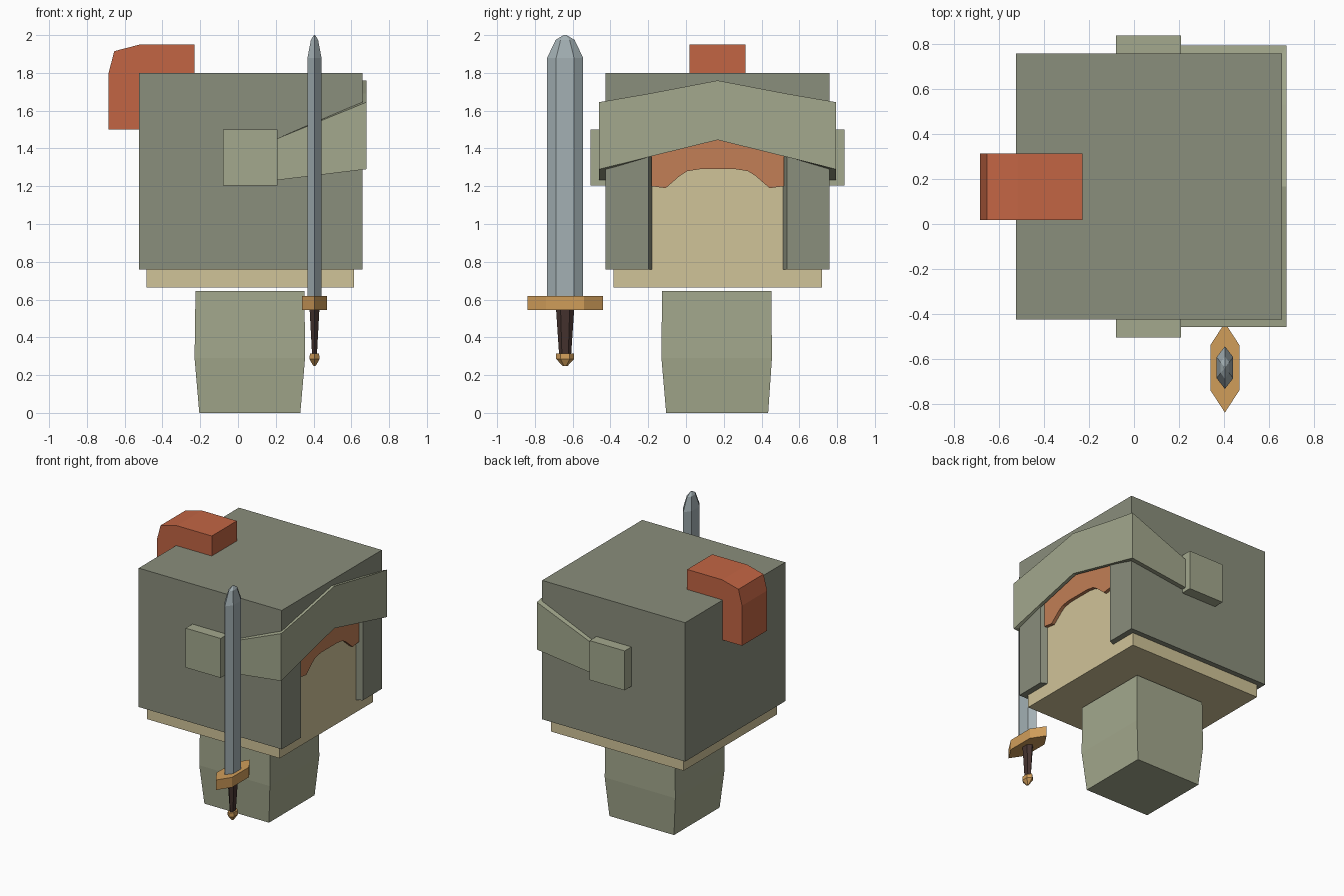
import bpy, bmesh

if "Cube" in bpy.data.objects:
    bpy.data.objects.remove(bpy.data.objects["Cube"])

CX, CY = 0.0675, 0.1675      # head centre
SX, SY = 0.405, -0.64        # sword axis


def material(name, hexcode):
    m = bpy.data.materials.new(name)
    rgb = [int(hexcode[i:i + 2], 16) / 255 for i in (0, 2, 4)]
    m.diffuse_color = [((c + 0.055) / 1.055) ** 2.4 for c in rgb] + [1]
    m.use_nodes = True
    m.node_tree.nodes["Principled BSDF"].inputs["Base Color"].default_value = m.diffuse_color
    return m


STEEL = material("dark_olive", "8A8E7C")
TRIM = material("light_olive", "A3A88D")
SKIN = material("skin", "D0C398")
HAIR = material("hair", "C27F56")
RED = material("red", "C26544")
BLADE = material("blade", "A3B0B4")
GOLD = material("gold", "D09D5A")
GRIP = material("grip", "45332F")


def loft(name, rings, mat, closed=False):
    """Skin a list of equal-length rings; cap the ends unless closed."""
    bm = bmesh.new()
    vs = [[bm.verts.new(p) for p in r] for r in rings]
    n = len(vs[0])
    pairs = list(zip(vs, vs[1:]))
    for a, b in pairs:
        for i in range(n):
            j = (i + 1) % n
            bm.faces.new((a[i], a[j], b[j], b[i]))
    bm.faces.new(vs[0][::-1])
    bm.faces.new(vs[-1])
    bmesh.ops.recalc_face_normals(bm, faces=bm.faces)
    me = bpy.data.meshes.new(name)
    bm.to_mesh(me)
    bm.free()
    ob = bpy.data.objects.new(name, me)
    if mat:
        me.materials.append(mat)
    bpy.context.collection.objects.link(ob)
    return ob


def rect(x0, x1, y0, y1, z):
    return [(x0, y0, z), (x1, y0, z), (x1, y1, z), (x0, y1, z)]


def box(name, x0, x1, y0, y1, z0, z1, mat=None):
    return loft(name, [rect(x0, x1, y0, y1, z0), rect(x0, x1, y0, y1, z1)], mat)


def hexagon(z, hx, hy, flat):
    """Long hexagon around the sword axis, pointed along y."""
    pts = [(0, hy), (-hx, flat), (-hx, -flat), (0, -hy), (hx, -flat), (hx, flat)]
    return [(SX + x, SY + y, z) for x, y in pts]


def cut(ob, cutters):
    for c in cutters:
        m = ob.modifiers.new("cut", 'BOOLEAN')
        m.operation, m.solver, m.object = 'DIFFERENCE', 'EXACT', c
    dg = bpy.context.evaluated_depsgraph_get()
    me = bpy.data.meshes.new_from_object(ob.evaluated_get(dg))
    ob.modifiers.clear()
    ob.data = me
    for c in cutters:
        bpy.data.objects.remove(c)


# Body: straight top, tapered bottom
loft("body", [rect(-0.205, 0.33, -0.105, 0.435, 0),
              rect(-0.23, 0.355, -0.13, 0.455, 0.29),
              rect(-0.225, 0.352, -0.127, 0.452, 0.645)], TRIM)

# Head inside the helmet
box("head", -0.485, 0.615, -0.385, 0.72, 0.665, 1.75, SKIN)

# Helmet shell with a face opening that narrows inwards
helmet = box("helmet", -0.525, 0.66, -0.425, 0.76, 0.76, 1.80, STEEL)
hollow = box("hollow", -0.484, 0.616, -0.384, 0.721, 0.6, 1.755)


def door(x, h):
    return [(x, CY - h, 0.7), (x, CY + h, 0.7), (x, CY + h, 1.52), (x, CY - h, 1.52)]


opening = loft("opening", [door(0.57, 0.325), door(0.70, 0.385)], None)
cut(helmet, [hollow, opening])

# Fringe of hair arching over the face
half = [(0.35, 1.20), (0.275, 1.19), (0.20, 1.255), (0.16, 1.28), (0.095, 1.29)]
arch = [(-a, z) for a, z in half] + [(a, z) for a, z in reversed(half)]
outline = arch + [(0.35, 1.50), (-0.35, 1.50)]
loft("hair_fringe", [[(x, CY + a, z) for a, z in outline] for x in (0.60, 0.64)], HAIR)

# Visor band wrapping the front: outer xy, inner xy, bottom z, top z
side = [((0.19, 0.627), (0.19, 0.585), 1.23, 1.445),
        ((0.68, 0.627), (0.655, 0.585), 1.29, 1.645),
        ((0.68, 0.365), (0.655, 0.365), 1.355, 1.69)]
mid = [((0.68, 0), (0.655, 0), 1.445, 1.76)]
mirrored = [((o[0], -o[1]), (i[0], -i[1]), b, t) for o, i, b, t in side]
loft("visor", [[(o[0], CY + o[1], b), (o[0], CY + o[1], t),
                (i[0], CY + i[1], t), (i[0], CY + i[1], b)]
               for o, i, b, t in mirrored + mid + side[::-1]], TRIM)

# Visor hinge blocks
for label, y0, y1 in (("right", -0.505, -0.42), ("left", 0.755, 0.84)):
    box("hinge_" + label, -0.08, 0.21, y0, y1, 1.205, 1.50, TRIM)

# Crest over the back top edge
crest = [(-0.685, 1.5), (-0.685, 1.8), (-0.655, 1.915), (-0.52, 1.95),
         (-0.23, 1.95), (-0.23, 1.80), (-0.525, 1.80), (-0.525, 1.5)]
loft("crest", [[(x, y, z) for x, z in crest] for y in (0.018, 0.315)], RED)

# Sword
loft("sword_blade", [hexagon(0.61, 0.037, 0.095, 0.047),
                     hexagon(1.88, 0.037, 0.095, 0.047),
                     hexagon(1.975, 0.019, 0.05, 0.024),
                     hexagon(2.0, 0.003, 0.008, 0.004)], BLADE)
loft("sword_guard", [hexagon(z, 0.065, 0.2, 0.1) for z in (0.545, 0.62)], GOLD)
loft("sword_grip", [hexagon(0.31, 0.013, 0.032, 0.017),
                    hexagon(0.55, 0.026, 0.048, 0.024)], GRIP)
loft("sword_pommel", [hexagon(0.247, 0.005, 0.012, 0.006),
                      hexagon(0.285, 0.027, 0.047, 0.024),
                      hexagon(0.315, 0.024, 0.047, 0.024)], GOLD)
